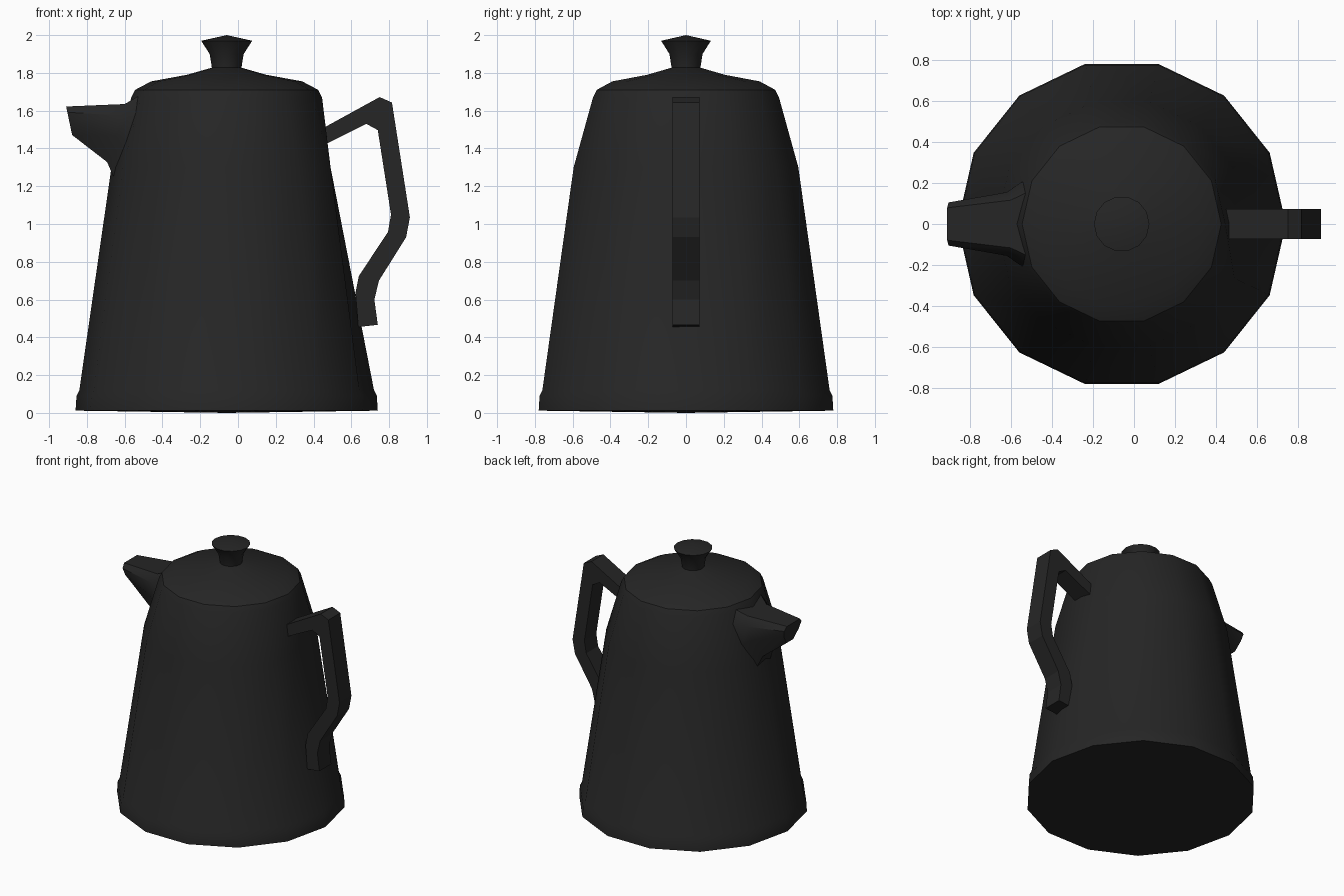
import bpy, bmesh, math

cube = bpy.data.objects.get("Cube")
if cube:
    bpy.data.objects.remove(cube, do_unlink=True)

SIDES = 14
AXIS_X = -0.06

black = bpy.data.materials.new("matte black")
black.use_nodes = True
colour = (0.019, 0.019, 0.019, 1)
black.diffuse_color = colour
shader = black.node_tree.nodes["Principled BSDF"]
shader.inputs["Base Color"].default_value = colour
shader.inputs["Roughness"].default_value = 0.7


def finish(name, bm, angle=35):
    """Turn a bmesh into a shaded object."""
    bmesh.ops.recalc_face_normals(bm, faces=bm.faces)
    mesh = bpy.data.meshes.new(name)
    bm.to_mesh(mesh)
    bm.free()
    mesh.materials.append(black)
    obj = bpy.data.objects.new(name, mesh)
    bpy.context.collection.objects.link(obj)
    bpy.ops.object.select_all(action='DESELECT')
    obj.select_set(True)
    bpy.context.view_layer.objects.active = obj
    bpy.ops.object.shade_smooth_by_angle(angle=math.radians(angle))
    return obj


def loft(bm, rings):
    """Skin neighbouring closed rings of vertices."""
    for a, b in zip(rings, rings[1:]):
        n = len(a)
        for i in range(n):
            j = (i + 1) % n
            bm.faces.new((a[i], a[j], b[j], b[i]))


def lathe(bm, profile, bottom=None, top=None):
    """Spin (radius, z) points; bottom and top are heights of closing tips."""
    rings = []
    for r, z in profile:
        ring = []
        for i in range(SIDES):
            a = math.tau * i / SIDES
            ring.append(bm.verts.new((AXIS_X + r * math.cos(a), r * math.sin(a), z)))
        rings.append(ring)
    loft(bm, rings)
    for ring, z in ((rings[0], bottom), (rings[-1], top)):
        if z is not None:
            tip = bm.verts.new((AXIS_X, 0, z))
            for i in range(SIDES):
                bm.faces.new((ring[i], ring[(i + 1) % SIDES], tip))
    return rings


# Tapered body with foot band and rounded shoulder
bm = bmesh.new()
body_rings = lathe(bm, [(0.80, 0.012), (0.795, 0.09), (0.78, 0.12), (0.61, 1.30),
                        (0.505, 1.67), (0.485, 1.71)], bottom=0.0)
# flatten the wall where the handle joins
body_rings[3][0].co.x = AXIS_X + 0.55
finish("body", bm)

# Shallow domed lid
bm = bmesh.new()
lathe(bm, [(0.485, 1.71), (0.40, 1.755), (0.21, 1.79), (0.07, 1.83)], top=1.83)
finish("lid", bm)

# Flared lid knob
bm = bmesh.new()
lathe(bm, [(0.077, 1.82), (0.09, 1.90), (0.135, 1.97)], top=2.0)
finish("lid_knob", bm)

# Spout: U-shaped sections lofted from the body to the tip
bm = bmesh.new()
half = [(0.4, 0.0), (0.85, 0.45), (1.0, 0.8), (0.75, 1.0)]
section = half + [(-y, t) for y, t in reversed(half)]
# each station: bottom x, bottom z, top x, top z, half width
stations = [(-0.60, 1.22, -0.45, 1.69, 0.23),
            (-0.656, 1.243, -0.53, 1.675, 0.20),
            (-0.693, 1.328, -0.60, 1.635, 0.155),
            (-0.878, 1.471, -0.91, 1.622, 0.105)]
rings = []
for bx, bz, tx, tz, w in stations:
    rings.append([bm.verts.new((bx + (tx - bx) * t, y * w, bz + (tz - bz) * t))
                  for y, t in section])
loft(bm, rings)
bm.faces.new(rings[0])
bm.faces.new(rings[-1])
finish("spout", bm)

# Angular handle: paired outer and inner edge points, square section
bm = bmesh.new()
outer = [(0.40, 1.48), (0.75, 1.672), (0.815, 1.643), (0.91, 1.035),
         (0.89, 0.93), (0.746, 0.70), (0.722, 0.60), (0.74, 0.466)]
inner = [(0.40, 1.39), (0.68, 1.53), (0.74, 1.497), (0.81, 1.05),
         (0.794, 0.958), (0.64, 0.725), (0.622, 0.635), (0.637, 0.455)]
W = 0.072
rings = []
for (ox, oz), (ix, iz) in zip(outer, inner):
    rings.append([bm.verts.new(p) for p in
                  ((ox, -W, oz), (ox, W, oz), (ix, W, iz), (ix, -W, iz))])
loft(bm, rings)
bm.faces.new(rings[0])
bm.faces.new(rings[-1])
finish("handle", bm, 15)
